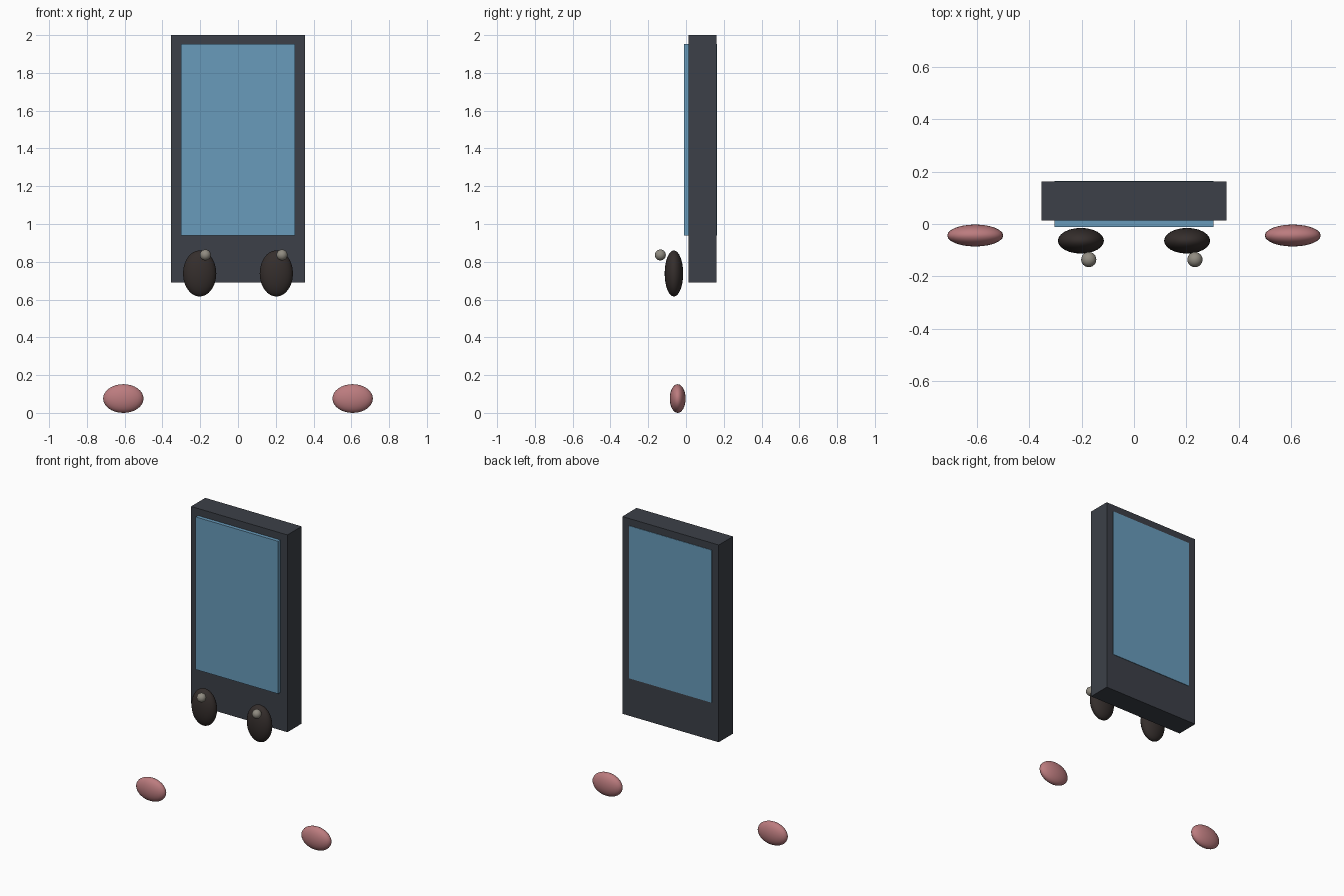
import bpy

if "Cube" in bpy.data.objects:
    bpy.data.objects.remove(bpy.data.objects["Cube"])


def material(name, color):
    m = bpy.data.materials.new(name)
    m.diffuse_color = (*color, 1)
    m.use_nodes = True
    m.node_tree.nodes["Principled BSDF"].inputs["Base Color"].default_value = m.diffuse_color
    return m


FRAME = material("dark_grey", (0.045, 0.051, 0.065))
GLASS = material("blue", (0.14, 0.33, 0.5))
DARK = material("near_black", (0.035, 0.027, 0.025))
PINK = material("pink", (0.5, 0.2, 0.21))
PALE = material("pale_grey", (0.28, 0.26, 0.22))


def box(name, lo, hi, mat):
    center = [(a + b) / 2 for a, b in zip(lo, hi)]
    bpy.ops.mesh.primitive_cube_add(size=1, location=center)
    ob = bpy.context.object
    ob.name = name
    ob.scale = [b - a for a, b in zip(lo, hi)]
    bpy.ops.object.transform_apply(location=False, rotation=False, scale=True)
    ob.data.materials.append(mat)


def ellipsoid(name, center, radii, mat):
    bpy.ops.mesh.primitive_uv_sphere_add(segments=24, ring_count=16, radius=1, location=center)
    ob = bpy.context.object
    ob.name = name
    ob.scale = radii
    bpy.ops.object.transform_apply(location=False, rotation=False, scale=True)
    bpy.ops.object.shade_smooth()
    ob.data.materials.append(mat)


# Upright slab and the panel running through it, proud of front and back
box("body", (-0.354, 0.013, 0.69), (0.354, 0.162, 2.0), FRAME)
box("screen", (-0.303, -0.011, 0.94), (0.303, 0.165, 1.953), GLASS)

# Eyes, eye highlights (both offset to +x) and feet-level pink pads
for side, s in (("left", -1), ("right", 1)):
    ellipsoid(f"{side}_eye", (s * 0.203, -0.064, 0.738), (0.088, 0.049, 0.122), DARK)
    ellipsoid(f"{side}_eye_highlight", (s * 0.203 + 0.03, -0.136, 0.836), (0.029,) * 3, PALE)
    ellipsoid(f"{side}_cheek", (s * 0.607, -0.044, 0.076), (0.107, 0.042, 0.076), PINK)
